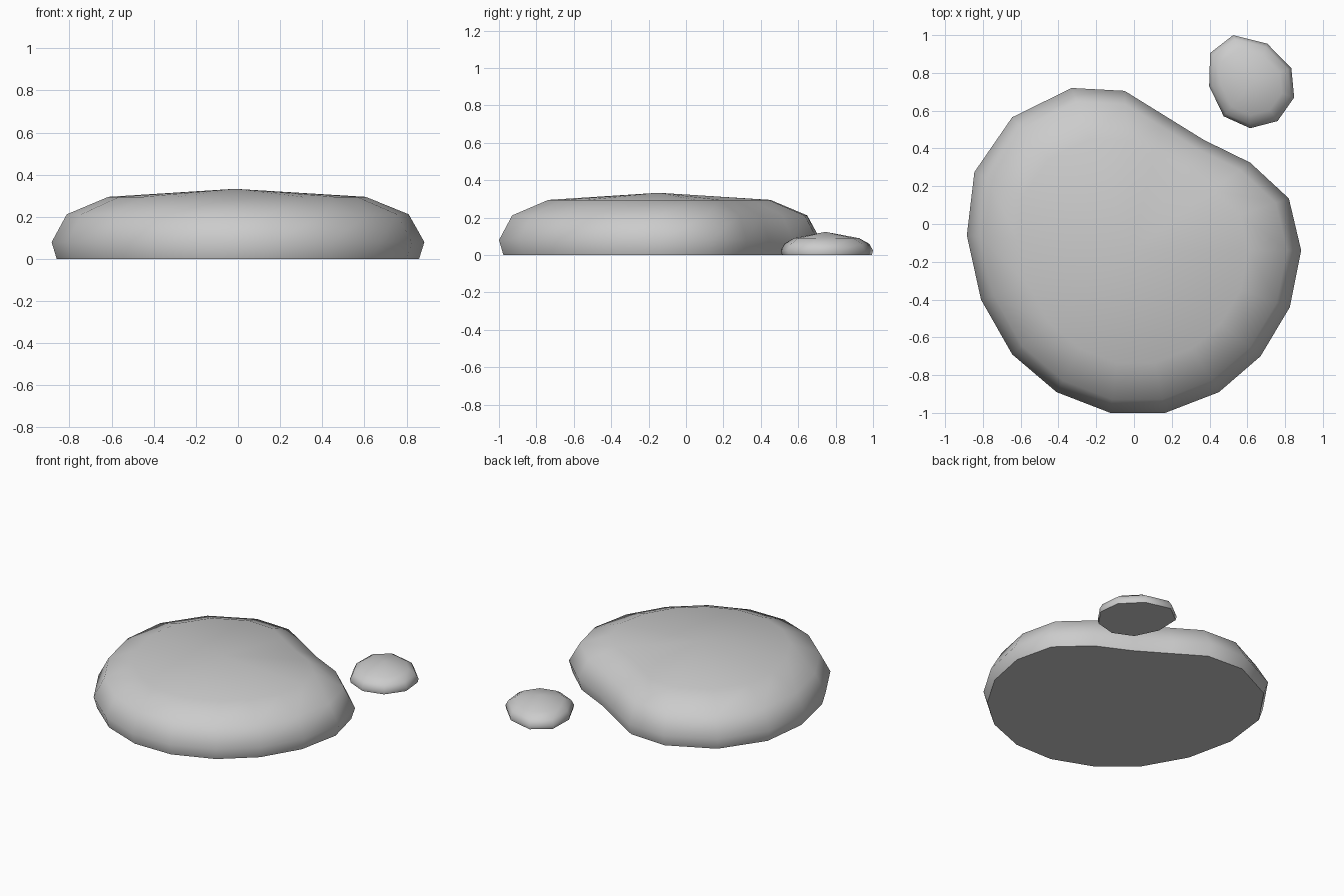
import bpy, bmesh, math

if "Cube" in bpy.data.objects:
    bpy.data.objects.remove(bpy.data.objects["Cube"])


def blob(name, outline, centre, profile, top):
    """Rounded droplet: scaled copies of an outline, closed by a flat base and a shallow peak."""
    cx, cy = centre
    bm = bmesh.new()
    rings = [[bm.verts.new((cx + (x - cx) * s, cy + (y - cy) * s, z)) for x, y in outline]
             for s, z in profile]
    peak = bm.verts.new((cx, cy, top))
    n = len(outline)
    bm.faces.new(rings[0])
    for i in range(n):
        j = (i + 1) % n
        for lo, hi in zip(rings, rings[1:]):
            bm.faces.new((lo[i], lo[j], hi[j], hi[i]))
        bm.faces.new((rings[-1][i], rings[-1][j], peak))
    bmesh.ops.recalc_face_normals(bm, faces=bm.faces)
    me = bpy.data.meshes.new(name)
    bm.to_mesh(me)
    bm.free()
    ob = bpy.data.objects.new(name, me)
    bpy.context.collection.objects.link(ob)
    bpy.ops.object.select_all(action='DESELECT')
    ob.select_set(True)
    bpy.context.view_layer.objects.active = ob
    bpy.ops.object.shade_smooth_by_angle(angle=math.radians(60))
    return ob


# Large puddle with a dent facing the small drop
blob("large_puddle",
     [(0.885, -0.14), (0.82, 0.135), (0.615, 0.325), (0.37, 0.445), (0.16, 0.575),
      (-0.05, 0.705), (-0.33, 0.72), (-0.645, 0.565), (-0.845, 0.275), (-0.885, -0.06),
      (-0.81, -0.40), (-0.645, -0.69), (-0.41, -0.89), (-0.125, -1.0), (0.165, -1.0),
      (0.45, -0.89), (0.67, -0.70), (0.825, -0.44)],
     (-0.015, -0.147),
     [(0.972, 0), (1, 0.08), (0.917, 0.212), (0.69, 0.295)], 0.333)

# Small separate drop
blob("small_drop",
     [(0.848, 0.67), (0.833, 0.825), (0.705, 0.955), (0.525, 1.0), (0.403, 0.905),
      (0.398, 0.73), (0.475, 0.57), (0.615, 0.507), (0.76, 0.545)],
     (0.62, 0.745),
     [(0.975, 0), (1, 0.025), (0.92, 0.06), (0.71, 0.09)], 0.124)
